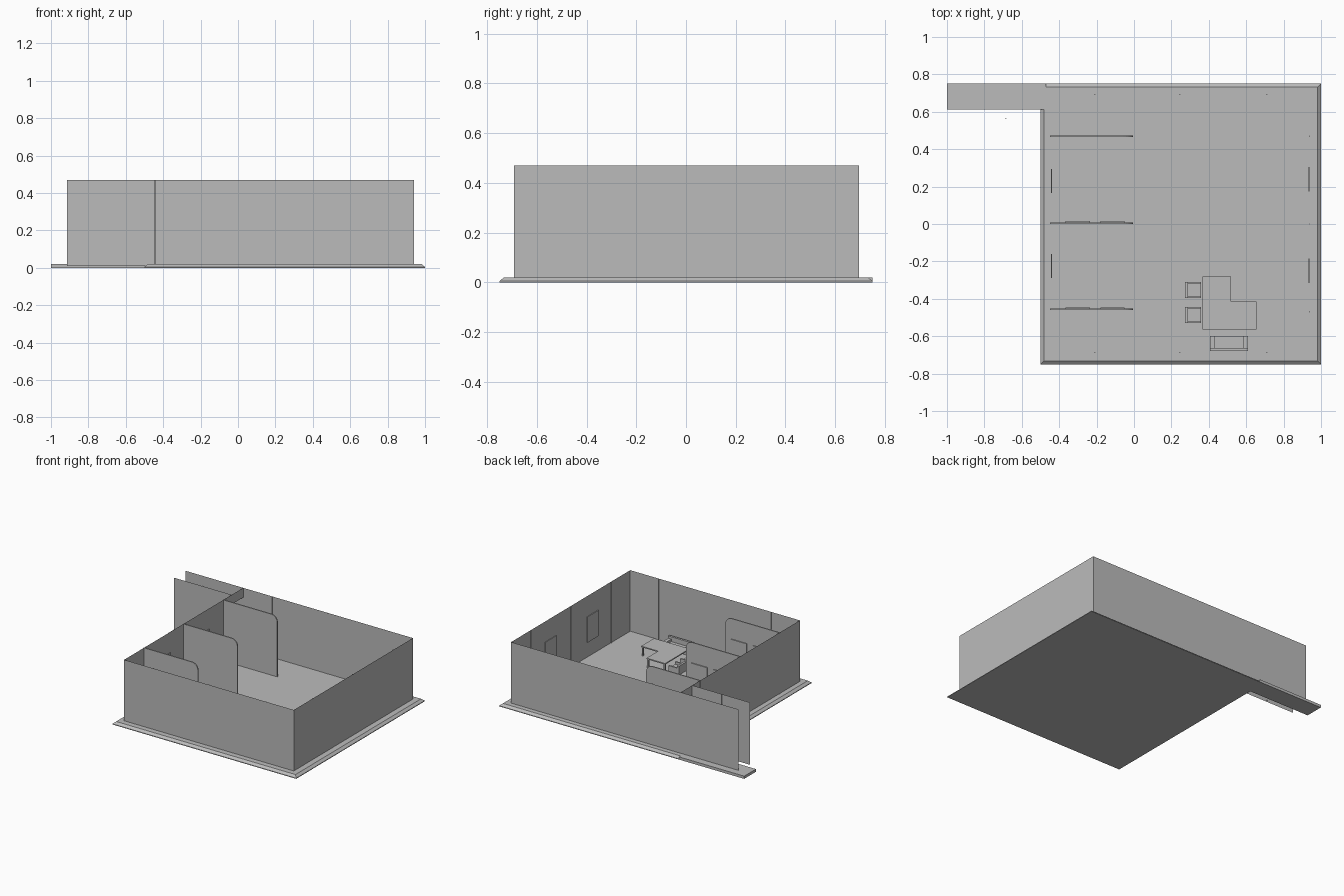
import bpy, bmesh, math

if "Cube" in bpy.data.objects:
    bpy.data.objects.remove(bpy.data.objects["Cube"])

grey = bpy.data.materials.new("plain_grey")
grey.diffuse_color = (0.5, 0.5, 0.5, 1)
grey.use_nodes = True
grey.node_tree.nodes["Principled BSDF"].inputs["Base Color"].default_value = grey.diffuse_color


def finish(name, bm):
    me = bpy.data.meshes.new(name)
    bm.to_mesh(me)
    bm.free()
    ob = bpy.data.objects.new(name, me)
    me.materials.append(grey)
    bpy.context.collection.objects.link(ob)
    return ob


def prism(name, pts, offset):
    """Extrude a flat outline by an offset vector."""
    bm = bmesh.new()
    face = bm.faces.new([bm.verts.new(p) for p in pts])
    new = bmesh.ops.extrude_face_region(bm, geom=[face])["geom"]
    vs = [v for v in new if isinstance(v, bmesh.types.BMVert)]
    bmesh.ops.translate(bm, verts=vs, vec=offset)
    bmesh.ops.recalc_face_normals(bm, faces=bm.faces)
    return finish(name, bm)


def box(name, x0, x1, y0, y1, z0, z1):
    return prism(name, [(x0, y0, z0), (x1, y0, z0), (x1, y1, z0), (x0, y1, z0)],
                 (0, 0, z1 - z0))


def wall(name, a, b, z0, z1):
    """Single-sheet wall between two floor points."""
    bm = bmesh.new()
    bm.faces.new([bm.verts.new(p) for p in
                  ((*a, z0), (*b, z0), (*b, z1), (*a, z1))])
    return finish(name, bm)


X0, X1, Y0, Y1, F, H = -0.445, 0.94, -0.692, 0.697, 0.02, 0.47

# floor slab with sloping rim, and corridor floor
bm = bmesh.new()
rings = []
for z, d in ((0, 0), (0.005, 0), (F, 0.018)):
    rings.append([bm.verts.new(p) for p in
                  ((-0.5 + d, -0.75 + d, z), (1 - d, -0.75 + d, z),
                   (1 - d, 0.75 - d, z), (-0.5 + d, 0.75 - d, z))])
bm.faces.new(rings[0][::-1])
bm.faces.new(rings[2])
for a, b in zip(rings, rings[1:]):
    for i in range(4):
        j = (i + 1) % 4
        bm.faces.new((a[i], a[j], b[j], b[i]))
finish("floor_slab", bm)
box("corridor_floor", -1, -0.47, 0.613, 0.75, 0, F)

# outer walls, with a doorway from the corridor
CY = 0.563
wall("front_wall", (X0, Y0), (X1, Y0), F, H)
wall("right_wall", (X1, Y0), (X1, Y1), F, H)
wall("back_wall", (X1, Y1), (X0, Y1), F, H)
wall("left_wall", (X0, CY), (X0, Y0), F, H)
wall("doorway_lintel", (X0, Y1), (X0, CY), 0.40, H)
wall("corridor_back_wall", (X0, Y1), (-0.915, Y1), 0.01, H)
wall("corridor_front_wall", (X0, CY), (-0.915, CY), 0.01, H)

# partitions with a rounded upper corner
R = 0.05
for n, y in enumerate((0.468, 0.004, -0.457)):
    pts = [(X0 - 0.003, y - 0.004, F), (-0.005, y - 0.004, F)]
    for i in range(7):
        t = math.radians(15 * i)
        pts.append((-0.005 - R + R * math.cos(t), y - 0.004,
                    H - R + R * math.sin(t)))
    pts.append((X0 - 0.003, y - 0.004, H))
    prism(f"partition_{n}", pts, (0, 0.008, 0))
    # picture panels on two partitions
    if n:
        for k, x in enumerate((-0.365, -0.18)):
            box(f"partition_picture_{n}_{k}", x, x + 0.13, y + 0.004, y + 0.011, 0.13, 0.32)

# picture panels on the side walls
for k, (a, b) in enumerate(((0.175, 0.305), (-0.315, -0.185))):
    box(f"right_picture_{k}", X1 - 0.006, X1 - 0.001, a, b, 0.13, 0.32)
for k, (a, b) in enumerate(((0.165, 0.295), (-0.29, -0.16))):
    box(f"left_picture_{k}", X0 + 0.001, X0 + 0.006, a, b, 0.13, 0.32)

# narrow joint strips on the inside of the walls
for k, x in enumerate((-0.21, 0.245, 0.71)):
    box(f"front_strip_{k}", x - 0.004, x + 0.004, Y0 + 0.001, Y0 + 0.005, F, H)
    box(f"back_strip_{k}", x - 0.004, x + 0.004, Y1 - 0.005, Y1 - 0.001, F, H)
for k, y in enumerate((-0.47, 0, 0.47)):
    box(f"right_strip_{k}", X1 - 0.005, X1 - 0.001, y - 0.004, y + 0.004, F, H)
box("corridor_strip", -0.689, -0.681, CY + 0.001, CY + 0.005, F, H)

# L-shaped table
T = 0.092
prism("table_top", [(0.367, -0.565, T - 0.008), (0.656, -0.565, T - 0.008),
                    (0.656, -0.415, T - 0.008), (0.518, -0.415, T - 0.008),
                    (0.518, -0.28, T - 0.008), (0.367, -0.28, T - 0.008)], (0, 0, 0.008))
for k, (x, y) in enumerate(((0.375, -0.557), (0.648, -0.557), (0.648, -0.423),
                            (0.51, -0.288), (0.375, -0.288))):
    box(f"table_leg_{k}", x - 0.005, x + 0.005, y - 0.005, y + 0.005, F, T - 0.008)

# armchairs facing the table
for k, y in enumerate((-0.352, -0.487)):
    box(f"chair_seat_{k}", 0.29, 0.358, y - 0.033, y + 0.033, F, 0.05)
    box(f"chair_back_{k}", 0.274, 0.29, y - 0.043, y + 0.043, F, 0.085)
    for s in (-1, 1):
        a, b = sorted((y + s * 0.033, y + s * 0.043))
        box(f"chair_arm_{k}_{s}", 0.29, 0.358, a, b, F, 0.068)

# sofa
box("sofa_seat", 0.432, 0.583, -0.662, -0.598, F, 0.05)
box("sofa_back", 0.406, 0.609, -0.678, -0.662, F, 0.085)
for k, (a, b) in enumerate(((0.406, 0.432), (0.583, 0.609))):
    box(f"sofa_arm_{k}", a, b, -0.662, -0.598, F, 0.068)
